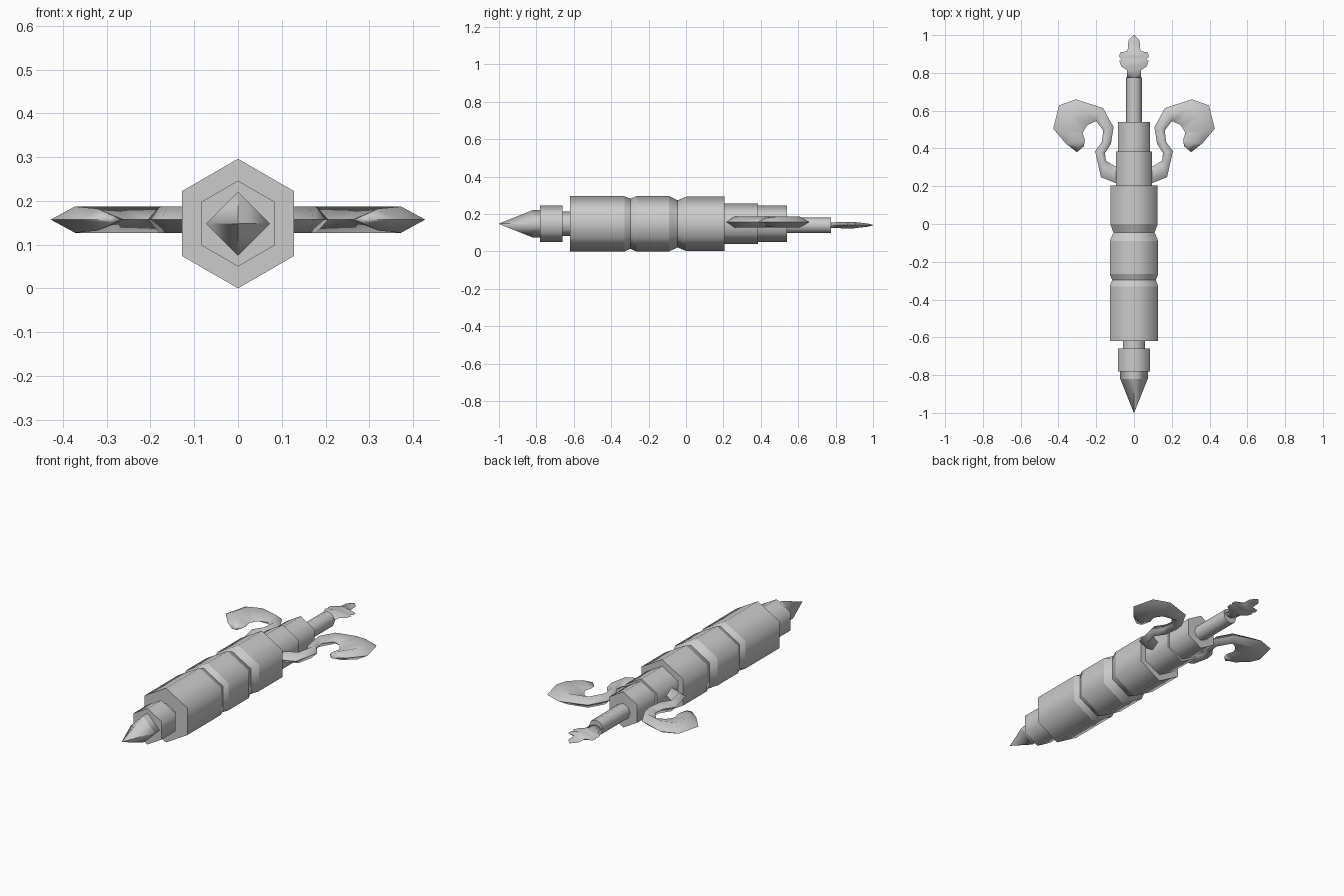
import bpy, bmesh, math

if "Cube" in bpy.data.objects:
    bpy.data.objects.remove(bpy.data.objects["Cube"])

grey = bpy.data.materials.new("plain grey")
grey.diffuse_color = (0.6, 0.6, 0.6, 1)
grey.use_nodes = True
grey.node_tree.nodes["Principled BSDF"].inputs["Base Color"].default_value = grey.diffuse_color
MID = 0.148


def finish(name, bm, sharp_rule):
    """Weld, orient and smooth a mesh, keeping chosen edges sharp."""
    bmesh.ops.remove_doubles(bm, verts=bm.verts, dist=1e-5)
    bmesh.ops.recalc_face_normals(bm, faces=bm.faces)
    for f in bm.faces:
        f.smooth = True
    for e in bm.edges:
        e.smooth = not sharp_rule(e)
    me = bpy.data.meshes.new(name)
    bm.to_mesh(me)
    bm.free()
    me.materials.append(grey)
    ob = bpy.data.objects.new(name, me)
    bpy.context.collection.objects.link(ob)
    return ob


def turned(name, profile, sides, z=MID):
    """Faceted turning along y from (y, radius) pairs, one corner pointing up."""
    bm = bmesh.new()
    rings = []
    for y, r in profile:
        rings.append([bm.verts.new((r * math.sin(2 * math.pi * k / sides), y,
                                    z + r * math.cos(2 * math.pi * k / sides)))
                      for k in range(sides)])
    for a, b in zip(rings, rings[1:]):
        for k in range(sides):
            j = (k + 1) % sides
            bm.faces.new((a[k], a[j], b[j], b[k]))
    bm.faces.new(rings[0])
    bm.faces.new(rings[-1])
    # rings stay crisp, lengthwise edges are smooth
    return finish(name, bm, lambda e: abs(e.verts[0].co.y - e.verts[1].co.y) < 1e-4)


def blade(name, sections, z, side=1):
    """Lens-section strip: (ax, ay, bx, by, ridge position, half thickness)."""
    bm = bmesh.new()
    rings = []
    for ax, ay, bx, by, t, h in sections:
        mx, my = ax + (bx - ax) * t, ay + (by - ay) * t
        pts = ((ax, ay, z), (mx, my, z + h), (bx, by, z), (mx, my, z - h))
        rings.append([bm.verts.new((side * x, y, w)) for x, y, w in pts])
    for a, b in zip(rings, rings[1:]):
        for k in range(4):
            j = (k + 1) % 4
            bm.faces.new((a[k], a[j], b[j], b[k]))
    bm.faces.new(rings[0])
    bm.faces.new(rings[-1])
    # the thin rim stays crisp
    return finish(name, bm, lambda e: all(abs(v.co.z - z) < 1e-4 for v in e.verts))


# Pointed tip and stepped front
turned("tip", [(-1.0, 0.001), (-0.82, 0.073), (-0.77, 0.073)], 4)
turned("front_collar", [(-0.78, 0.098), (-0.66, 0.098)], 6)
turned("front_neck", [(-0.67, 0.066), (-0.61, 0.066)], 6)

# Main hexagonal body with two grooves
turned("body", [(-0.62, 0.148), (-0.33, 0.148), (-0.297, 0.134), (-0.265, 0.148),
                (-0.09, 0.148), (-0.045, 0.126), (0.0, 0.145), (0.205, 0.145)], 6)

# Stepped rear
turned("rear_collar", [(0.195, 0.109), (0.385, 0.109)], 6)
turned("rear_neck", [(0.375, 0.097), (0.54, 0.097)], 6)
turned("rod", [(0.53, 0.042), (0.775, 0.042)], 8, 0.14)

# Flat lobed end piece
outline = [(0.765, 0.038, 0.014), (0.815, 0.038, 0.016), (0.835, 0.068, 0.017),
           (0.865, 0.078, 0.018), (0.868, 0.064, 0.018), (0.885, 0.078, 0.018),
           (0.908, 0.074, 0.016), (0.915, 0.034, 0.015), (0.968, 0.03, 0.009),
           (0.985, 0.018, 0.005), (1.0, 0.002, 0.001)]
blade("end_piece", [(-w, y, w, y, 0.5, h) for y, w, h in outline], 0.141)

# Curled side hooks
hook = [(0.07, 0.205, 0.07, 0.315, 0.5, 0.028),
        (0.10, 0.218, 0.10, 0.305, 0.5, 0.03),
        (0.175, 0.248, 0.148, 0.335, 0.5, 0.03),
        (0.206, 0.385, 0.154, 0.375, 0.5, 0.03),
        (0.17, 0.435, 0.122, 0.425, 0.5, 0.03),
        (0.163, 0.495, 0.108, 0.513, 0.5, 0.03),
        (0.20, 0.545, 0.164, 0.614, 0.55, 0.03),
        (0.245, 0.525, 0.307, 0.66, 0.62, 0.03),
        (0.268, 0.492, 0.397, 0.628, 0.65, 0.03),
        (0.270, 0.475, 0.428, 0.505, 0.65, 0.03),
        (0.260, 0.445, 0.36, 0.425, 0.6, 0.025),
        (0.265, 0.412, 0.302, 0.38, 0.5, 0.008)]
for side, label in ((-1, "left"), (1, "right")):
    blade(label + "_hook", hook, 0.157, side)
